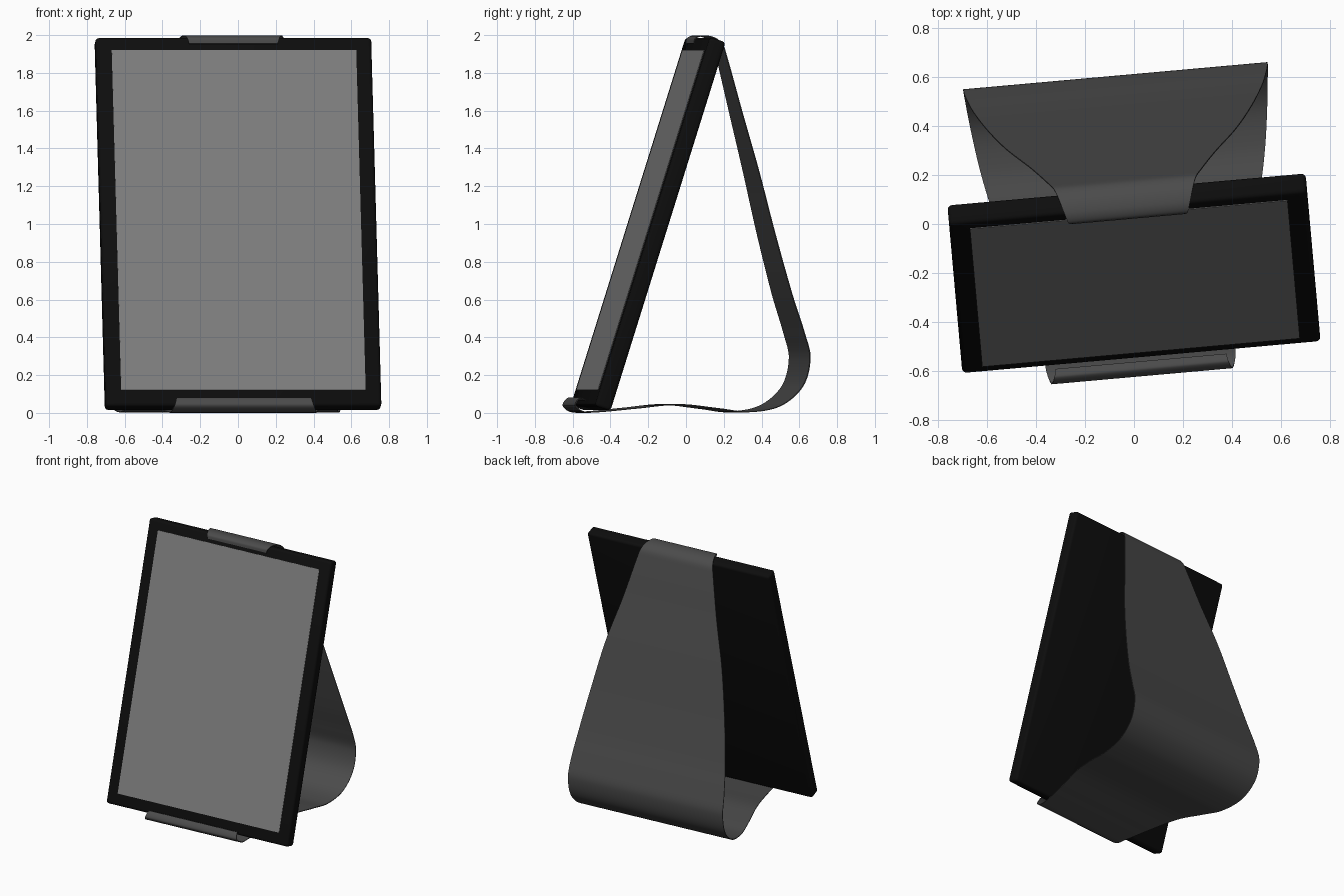
import bpy
import bmesh
import math
from mathutils import Matrix, Vector

if "Cube" in bpy.data.objects:
    bpy.data.objects.remove(bpy.data.objects["Cube"], do_unlink=True)

# Whole model is turned slightly about z, and the panel leans back
TURN = Matrix.Rotation(math.radians(5.1), 4, "Z")
LEAN = Matrix.Rotation(math.radians(-17.4), 4, "X")
PANEL_CENTRE = Matrix.Translation((-0.018, -0.2, 1.0))
THICK = 0.088
STEPS = 8


def make_material(name, grey):
    colour = (grey, grey, grey, 1)
    mat = bpy.data.materials.new(name)
    mat.use_nodes = True
    mat.diffuse_color = colour
    shader = next(n for n in mat.node_tree.nodes if n.type == "BSDF_PRINCIPLED")
    shader.inputs["Base Color"].default_value = colour
    return mat


def make_object(name, bm, mat):
    mesh = bpy.data.meshes.new(name)
    bm.to_mesh(mesh)
    bm.free()
    mesh.materials.append(mat)
    obj = bpy.data.objects.new(name, mesh)
    bpy.context.collection.objects.link(obj)
    return obj


def finish(obj, modifier):
    """Apply the modifier and smooth all but the sharp edges."""
    bpy.ops.object.select_all(action="DESELECT")
    bpy.context.view_layer.objects.active = obj
    obj.select_set(True)
    bpy.ops.object.modifier_apply(modifier=modifier.name)
    bpy.ops.object.shade_smooth_by_angle(angle=math.radians(35))


def leaning_box(name, size, offset, mat):
    bm = bmesh.new()
    bmesh.ops.create_cube(bm, size=1)
    bm.transform(Matrix.Translation(offset) @ Matrix.Diagonal((*size, 1)))
    bm.transform(TURN @ PANEL_CENTRE @ LEAN)
    return make_object(name, bm, mat)


def smooth_path(points):
    """Chord-length cubic through the given points."""
    pts = [Vector(p) for p in points]
    last = len(pts) - 1

    def slope(i):
        a, b, c = pts[max(i - 1, 0)], pts[i], pts[min(i + 1, last)]
        return (c - a) / ((b - a).length + (c - b).length)

    path = []
    for i in range(last):
        a, b = pts[i], pts[i + 1]
        h = (b - a).length
        for k in range(STEPS):
            t = k / STEPS
            s = 1 - t
            path.append(a * s * s * (1 + 2 * t) + b * t * t * (3 - 2 * t)
                        + slope(i) * h * t * s * s - slope(i + 1) * h * t * t * s)
    return path + [pts[last]]


black = make_material("black casing", 0.004)
screen_grey = make_material("screen grey", 0.21)
band_grey = make_material("dark grey band", 0.07)

# Panel casing with softened edges
casing = leaning_box("panel_casing", (1.466, THICK, 2.045), (0, 0, 0), black)
bevel = casing.modifiers.new("soft_edges", "BEVEL")
bevel.width = 0.018
bevel.segments = 3
finish(casing, bevel)

# Screen as a thin plate on the front
leaning_box("screen", (1.3, 0.006, 1.887), (0, -THICK / 2, 0.007), screen_grey)

# Stand band: depth, height and half width along its run
run = [
    # top hook
    (0.022, 1.955, 0.236), (0.03, 1.985, 0.245), (0.07, 1.999, 0.258),
    (0.13, 1.988, 0.275), (0.17, 1.955, 0.29), (0.19, 1.9, 0.305),
    # back leg
    (0.267, 1.6, 0.378), (0.35, 1.28, 0.468), (0.43, 0.95, 0.535),
    (0.515, 0.63, 0.59), (0.58, 0.42, 0.617),
    # heel
    (0.609, 0.29, 0.623), (0.57, 0.14, 0.62), (0.45, 0.035, 0.608),
    # arched foot
    (0.28, 0.003, 0.585), (0.13, 0.02, 0.555), (-0.08, 0.042, 0.5),
    (-0.3, 0.022, 0.44), (-0.5, 0.003, 0.395),
    # curled front lip
    (-0.58, 0.005, 0.385), (-0.621, 0.04, 0.37), (-0.595, 0.08, 0.357),
    (-0.56, 0.07, 0.35),
]
bm = bmesh.new()
rows = [[bm.verts.new((side * p.z - 0.022, p.x, p.y)) for side in (-1, 1)]
        for p in smooth_path(run)]
for (a, b), (d, c) in zip(rows, rows[1:]):
    bm.faces.new((a, b, c, d))
bm.transform(TURN)
band = make_object("stand_band", bm, band_grey)
solid = band.modifiers.new("sheet", "SOLIDIFY")
solid.thickness = 0.005
solid.offset = -1
finish(band, solid)
